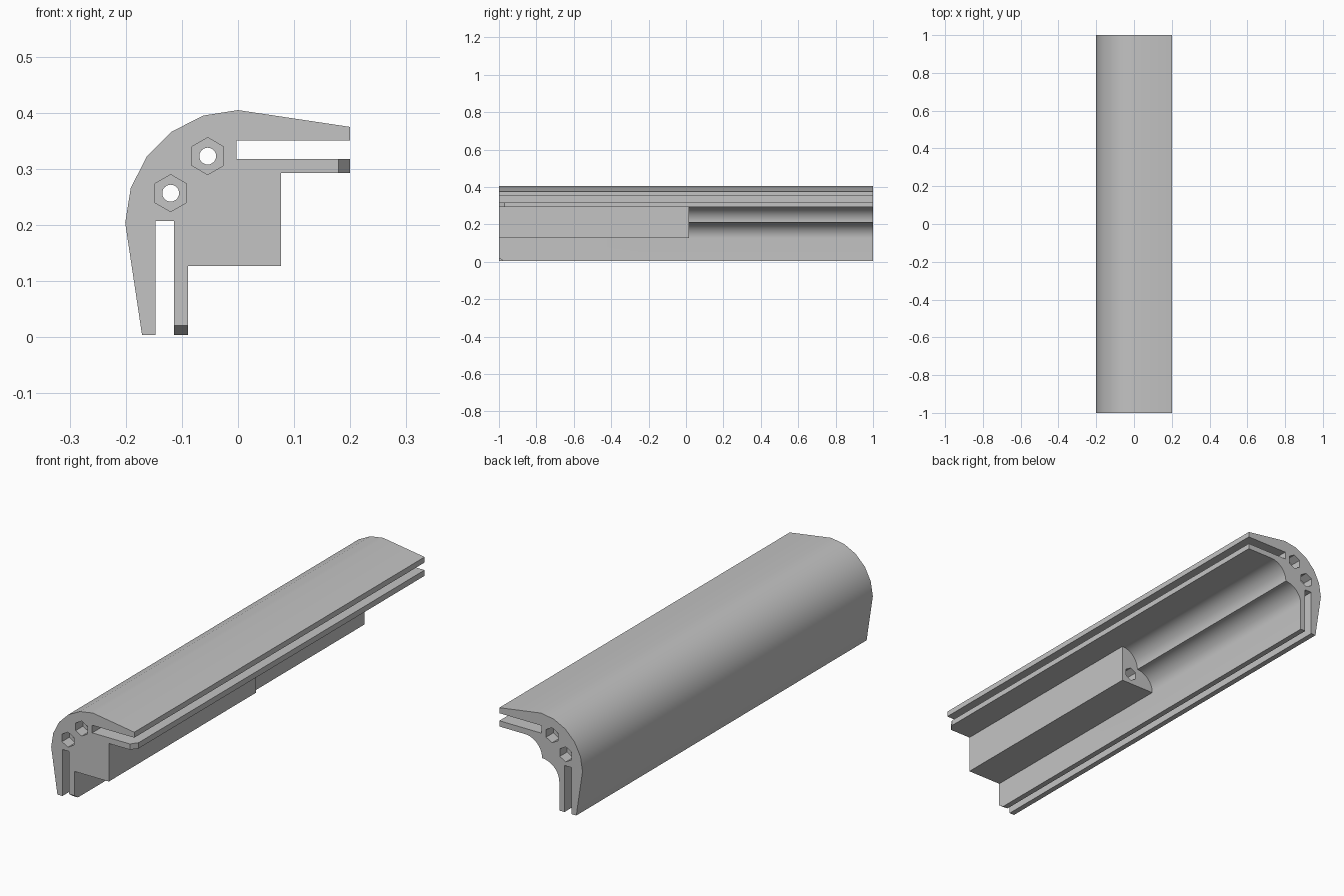
import bpy, bmesh
from math import cos, sin, radians
from mathutils import Vector

cube = bpy.data.objects.get("Cube")
if cube:
    bpy.data.objects.remove(cube, do_unlink=True)

K = 0.204          # mirror line of the cross-section: x + z = K
BLOCK_END = 0.015  # where the inner block stops


def arc(cx, cz, r, a0, a1, n):
    steps = [radians(a0 + (a1 - a0) * i / n) for i in range(n + 1)]
    return [(cx + r * cos(a), cz + r * sin(a)) for a in steps]


def mirrored(points):
    return [(K - z, K - x) for x, z in reversed(points)]


def prism(name, points, sweep):
    """Extrude a closed outline of 3D points along a vector."""
    bm = bmesh.new()
    face = bm.faces.new([bm.verts.new(p) for p in points])
    new = bmesh.ops.extrude_face_region(bm, geom=[face])["geom"]
    moved = [g for g in new if isinstance(g, bmesh.types.BMVert)]
    bmesh.ops.translate(bm, verts=moved, vec=Vector(sweep))
    bmesh.ops.recalc_face_normals(bm, faces=bm.faces)
    mesh = bpy.data.meshes.new(name)
    bm.to_mesh(mesh)
    bm.free()
    obj = bpy.data.objects.new(name, mesh)
    bpy.context.collection.objects.link(obj)
    return obj


def along_y(name, outline, y0, y1):
    return prism(name, [(x, y0, z) for x, z in outline], (0, y1 - y0, 0))


def cut(target, cutter):
    cutter.hide_render = True
    mod = target.modifiers.new("cut", "BOOLEAN")
    mod.operation, mod.solver, mod.object = "DIFFERENCE", "EXACT", cutter
    bpy.context.view_layer.objects.active = target
    bpy.ops.object.modifier_apply(modifier=mod.name)
    bpy.data.objects.remove(cutter, do_unlink=True)


# Corner rail: rounded back, two slotted arms and the square inner block
half = arc(0, K, 0.201, 126, 90, 2) + [
    (0.2, 0.375), (0.2, 0.351), (-0.003, 0.351), (-0.003, 0.318),
    (0.2, 0.318), (0.2, 0.293), (0.077, 0.293)]
rail = along_y("corner_rail", half + [(0.077, K - 0.077)] + mirrored(half), -1, 1)

# Twin coves hollow out the block over the rear half
cove = arc(0.077, 0.21, 0.083, 90, 180, 16)
cut(rail, along_y("cove_cutter", cove + mirrored(cove)[1:] + [(0.1, 0.1)],
                  BLOCK_END, 1.1))

# Bolt holes with hexagonal nut pockets at both ends
for x, z in [(-0.054, 0.323), (-0.12, 0.257)]:
    cut(rail, along_y("bolt_hole", arc(x, z, 0.015, 0, 345, 23), -1.1, 1.1))
    for y0, y1 in [(-1.1, -0.95), (0.95, 1.1)]:
        cut(rail, along_y("nut_pocket", arc(x, z, 0.033, 30, 330, 5), y0, y1))

# Blind nut pocket in the end of the block
cut(rail, along_y("block_pocket", arc(0.03, 0.174, 0.03, 30, 330, 5),
                  BLOCK_END - 0.05, BLOCK_END + 0.1))

# Chamfered lead-in on the front corner of each inner lip
lead = [(-1.01, 0.028), (-0.96, -0.007), (-1.01, -0.007)]
cut(rail, prism("lower_lead_in", [(-0.13, y, d) for y, d in lead], (0.05, 0, 0)))
cut(rail, prism("upper_lead_in", [(0.2 - d, y, 0.28) for y, d in lead], (0, 0, 0.05)))

# Single grey finish
grey = bpy.data.materials.new("plain_grey")
grey.use_nodes = True
colour = (0.55, 0.55, 0.55, 1)
grey.diffuse_color = colour
grey.node_tree.nodes["Principled BSDF"].inputs["Base Color"].default_value = colour
rail.data.materials.clear()
rail.data.materials.append(grey)

bpy.ops.object.select_all(action="DESELECT")
rail.select_set(True)
bpy.context.view_layer.objects.active = rail
bpy.ops.object.shade_smooth_by_angle(angle=radians(30))
